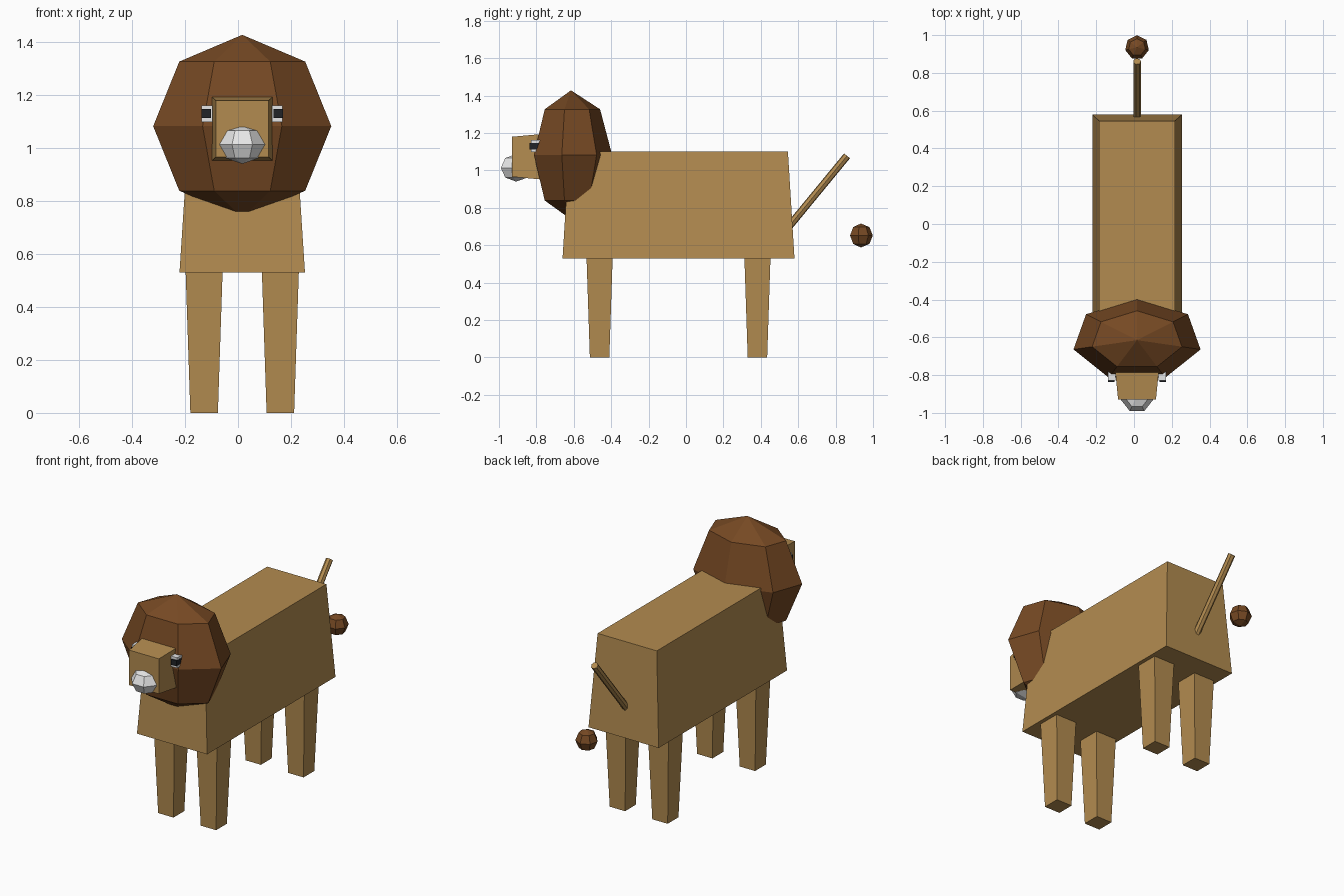
import bpy, bmesh
from mathutils import Vector

cube = bpy.data.objects.get("Cube")
if cube:
    bpy.data.objects.remove(cube, do_unlink=True)

CX = 0.016  # centre plane of the animal


def material(name, color):
    m = bpy.data.materials.new(name)
    m.use_nodes = True
    m.diffuse_color = (*color, 1)
    m.node_tree.nodes["Principled BSDF"].inputs["Base Color"].default_value = (*color, 1)
    return m


tan = material("tan fur", (0.45, 0.26, 0.08))
brown = material("brown mane", (0.18, 0.066, 0.017))
white = material("pale grey", (0.8, 0.8, 0.8))
black = material("black", (0.015, 0.017, 0.02))


def finish(name, bm, mat):
    bmesh.ops.recalc_face_normals(bm, faces=bm.faces)
    mesh = bpy.data.meshes.new(name)
    bm.to_mesh(mesh)
    bm.free()
    mesh.materials.append(mat)
    obj = bpy.data.objects.new(name, mesh)
    bpy.context.collection.objects.link(obj)
    return obj


def tapered_box(name, mat, start, start_half, end, end_half, axis=2):
    """Box along an axis, with its own half sizes at each end."""
    bm = bmesh.new()
    bmesh.ops.create_cube(bm, size=2)
    for v in bm.verts:
        at_end = v.co[axis] > 0
        centre, half = (end, end_half) if at_end else (start, start_half)
        signs = [v.co[i] for i in range(3) if i != axis]
        offset = [s * h for s, h in zip(signs, half)]
        offset.insert(axis, 0)
        v.co = Vector(centre) + Vector(offset)
    return finish(name, bm, mat)


def faceted_ball(name, mat, centre, radii):
    """Seven-sided ball with one corner pointing to -x."""
    bm = bmesh.new()
    bmesh.ops.create_uvsphere(bm, u_segments=7, v_segments=4, radius=1)
    # Turn the ball so that its -x corner is exact
    side = min((v.co.x for v in bm.verts))
    flip = -1 if side > -0.99 else 1
    for v in bm.verts:
        v.co = Vector(centre) + Vector((v.co.x * flip * radii[0], v.co.y * radii[1], v.co.z * radii[2]))
    return finish(name, bm, mat)


# Body and legs
tapered_box("body", tan, (CX, -0.04, 0.53), (0.237, 0.62), (CX, -0.04, 1.1), (0.2, 0.585))
for side, x in (("right", -0.128), ("left", 0.16)):
    for end, y in (("front", -0.462), ("back", 0.382)):
        tapered_box(f"{end}_{side}_leg", tan, (x, y, 0), (0.052, 0.052),
                    (x, y, 0.54), (0.07, 0.07))

# Mane, muzzle and nose
faceted_ball("mane", brown, (CX, -0.615, 1.083), (0.345, 0.22, 0.345))
tapered_box("muzzle", tan, (CX, -0.93, 1.073), (0.1, 0.107),
            (CX, -0.7, 1.073), (0.123, 0.128), axis=1)
faceted_ball("nose", white, (CX, -0.909, 1.014), (0.089, 0.09, 0.0735))

# Eyes
for side, s in (("right", -1), ("left", 1)):
    x = CX + s * 0.133
    tapered_box(f"{side}_eye", white, (x, -0.829, 1.13), (0.02, 0.032),
                (x, -0.76, 1.13), (0.02, 0.032), axis=1)
    tapered_box(f"{side}_pupil", black, (x + s * 0.003, -0.837, 1.13), (0.018, 0.017),
                (x + s * 0.003, -0.77, 1.13), (0.018, 0.017), axis=1)

# Tail with its separate tuft
base, tip = Vector((CX, 0.55, 0.7)), Vector((CX, 0.861, 1.078))
bm = bmesh.new()
bmesh.ops.create_cone(bm, cap_ends=True, segments=7, radius1=0.021, radius2=0.021,
                      depth=(tip - base).length)
tail = finish("tail", bm, tan)
tail.location = (base + tip) / 2
tail.rotation_euler = (tip - base).to_track_quat("Z", "X").to_euler()
faceted_ball("tail_tuft", brown, (CX, 0.935, 0.652), (0.064, 0.064, 0.064))
